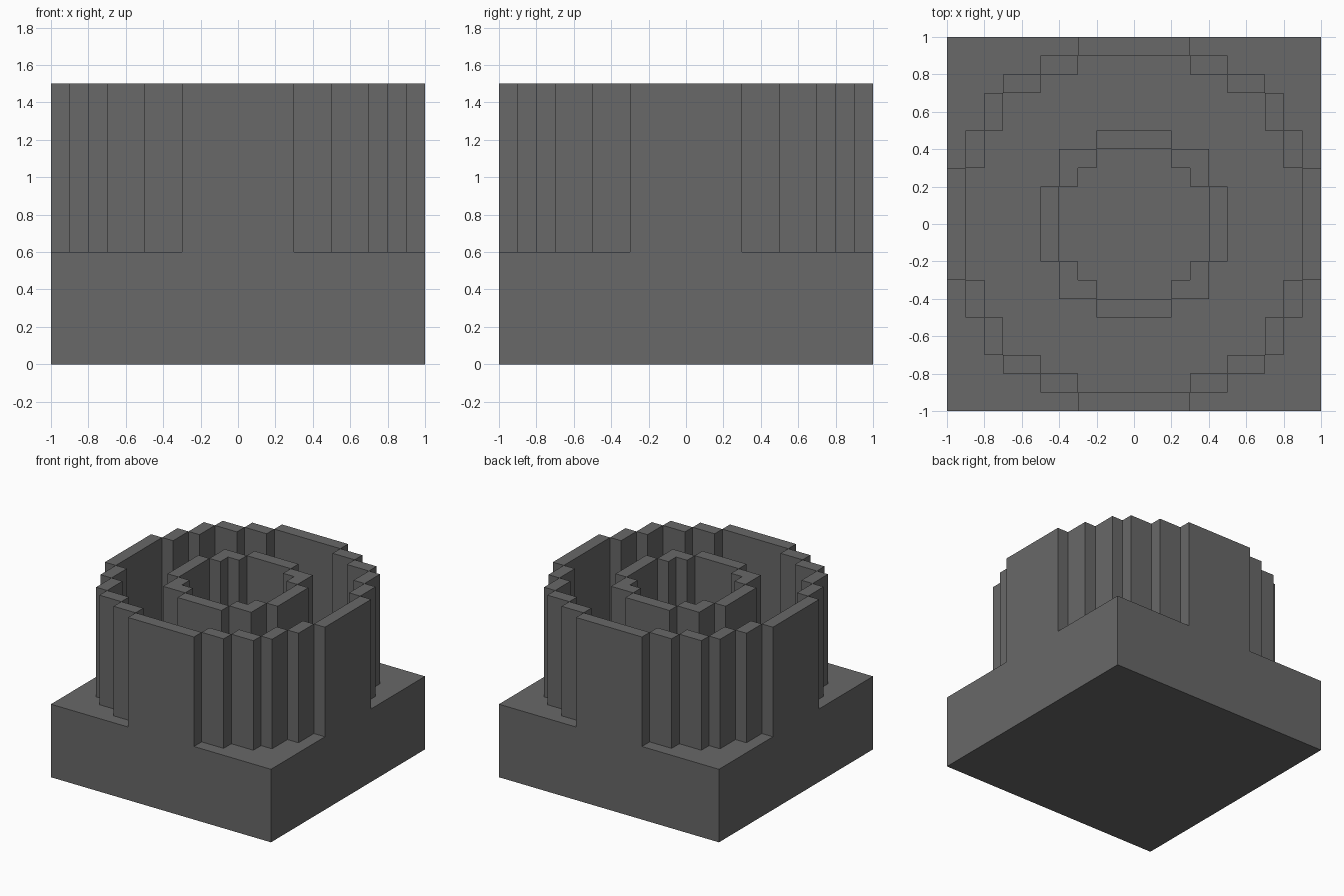
import bpy, bmesh, math

if "Cube" in bpy.data.objects:
    bpy.data.objects.remove(bpy.data.objects["Cube"])

S, N = 0.1, 20                 # cell size, cells per side
BASE_Z, TOP_Z = 0.6, 1.5

# Wall cells for one octant as (x0, x1, y0, y1) in cells; mirrored by symmetry
OUTER = [(0, 3, 9, 10), (3, 5, 8, 9), (5, 7, 7, 8)]
INNER = [(0, 2, 4, 5), (2, 4, 3, 4)]


def is_wall(i, j):
    # fold into one quadrant, then test both diagonal mirror images
    a = i - 10 if i >= 10 else 9 - i
    b = j - 10 if j >= 10 else 9 - j
    for x0, x1, y0, y1 in OUTER + INNER:
        for p, q in ((a, b), (b, a)):
            if x0 <= p < x1 and y0 <= q < y1:
                return True
    return False


def height(i, j):
    if not (0 <= i < N and 0 <= j < N):
        return 0.0
    return TOP_Z if is_wall(i, j) else BASE_Z


bm = bmesh.new()


def face(pts):
    bm.faces.new([bm.verts.new(p) for p in pts])


def co(k):
    return (k - N / 2) * S


# Square base and both stepped rings, as one closed skin of exposed faces
for i in range(N):
    for j in range(N):
        h = height(i, j)
        c = [(co(i), co(j)), (co(i + 1), co(j)),
             (co(i + 1), co(j + 1)), (co(i), co(j + 1))]
        face([(x, y, h) for x, y in c])
        face([(x, y, 0) for x, y in reversed(c)])
        for k, (di, dj) in enumerate(((0, -1), (1, 0), (0, 1), (-1, 0))):
            low = height(i + di, j + dj)
            (ax, ay), (bx, by) = c[k], c[(k + 1) % 4]
            for z0, z1 in ((0, BASE_Z), (BASE_Z, TOP_Z)):
                if low <= z0 and h >= z1:
                    face([(ax, ay, z0), (bx, by, z0), (bx, by, z1), (ax, ay, z1)])

# Weld the cells and merge coplanar faces into clean flat panels
bmesh.ops.remove_doubles(bm, verts=bm.verts[:], dist=1e-4)
bmesh.ops.dissolve_limit(bm, angle_limit=math.radians(1),
                         verts=bm.verts[:], edges=bm.edges[:])

mesh = bpy.data.meshes.new("ringed_block")
bm.to_mesh(mesh)
bm.free()
mat = bpy.data.materials.new("dark grey")
mat.diffuse_color = (0.138, 0.138, 0.138, 1)
mat.use_nodes = True
mat.node_tree.nodes["Principled BSDF"].inputs["Base Color"].default_value = mat.diffuse_color
mesh.materials.append(mat)
obj = bpy.data.objects.new("ringed_block", mesh)
bpy.context.collection.objects.link(obj)
